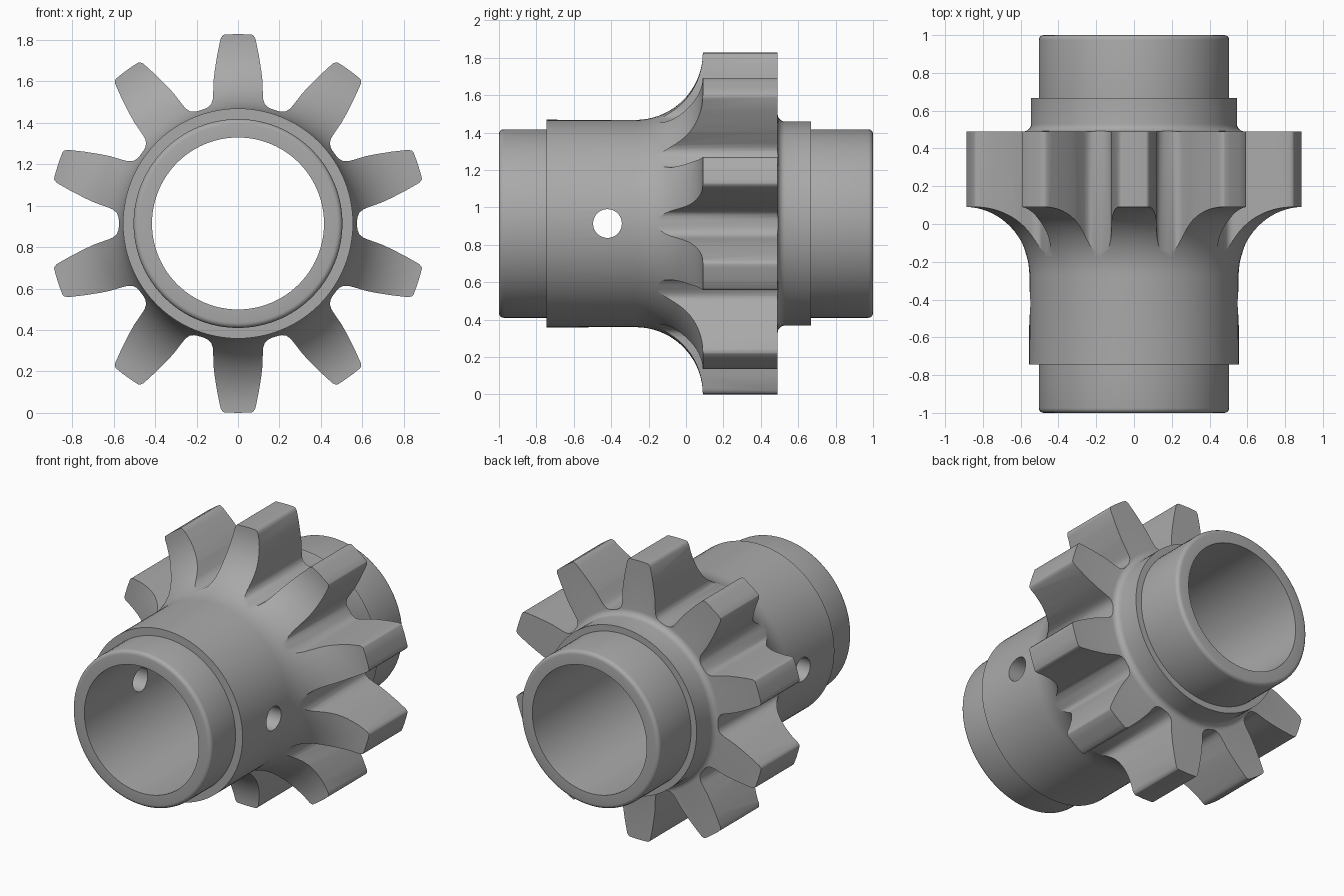
import bpy
import bmesh
from math import pi, sin, cos, atan2, hypot, radians
from mathutils import Matrix, Vector

cube = bpy.data.objects.get("Cube")
if cube:
    bpy.data.objects.remove(cube, do_unlink=True)

CENTRE = Vector((0, 0, 0.914))   # hub axis runs along y at this height
TEETH = 10
STEP = 2 * pi / TEETH
TIP_R, BODY_R, FLARE_R = 0.914, 0.555, 0.36

steel = bpy.data.materials.new("grey steel")
steel.use_nodes = True
GREY = (0.4, 0.4, 0.4, 1)
steel.diffuse_color = GREY
steel.node_tree.nodes["Principled BSDF"].inputs["Base Color"].default_value = GREY


def make_object(name, bm):
    bmesh.ops.recalc_face_normals(bm, faces=bm.faces)
    mesh = bpy.data.meshes.new(name)
    bm.to_mesh(mesh)
    bm.free()
    mesh.materials.append(steel)
    obj = bpy.data.objects.new(name, mesh)
    bpy.context.collection.objects.link(obj)
    return obj


def arc(y, r, radius, start, end, steps):
    """Points (y, r) on an arc in the profile plane, angles in degrees."""
    angles = [radians(start + (end - start) * i / steps) for i in range(steps + 1)]
    return [(y + radius * cos(a), r + radius * sin(a)) for a in angles]


def lathe(name, profile, segments=96):
    """Revolve a closed (y, r) profile around the hub axis."""
    bm = bmesh.new()
    rings = []
    for i in range(segments):
        a = 2 * pi * i / segments
        rings.append([bm.verts.new(CENTRE + Vector((r * cos(a), y, r * sin(a))))
                      for y, r in profile])
    n = len(profile)
    for i, ring in enumerate(rings):
        after = rings[(i + 1) % segments]
        for j in range(n):
            k = (j + 1) % n
            bm.faces.new((ring[j], ring[k], after[k], after[j]))
    return make_object(name, bm)


def subtract(target, cutter):
    mod = target.modifiers.new("cut", 'BOOLEAN')
    mod.operation = 'DIFFERENCE'
    mod.solver = 'EXACT'
    mod.object = cutter
    bpy.context.view_layer.objects.active = target
    bpy.ops.object.modifier_apply(modifier=mod.name)
    bpy.data.objects.remove(cutter, do_unlink=True)


# Hub: stepped tube with a flare rising to the gear rim
ROUND = 0.025
profile = [(-1, 0.415)]
profile += arc(-1 + ROUND, 0.504 - ROUND, ROUND, 180, 90, 4)
profile += [(-0.745, 0.504), (-0.745, BODY_R)]
profile += arc(-0.27, TIP_R, FLARE_R, -90, 0, 18)
profile += [(0.49, TIP_R)]
profile += arc(0.53, 0.585, 0.04, 180, 270, 5)
profile += [(0.668, 0.545), (0.668, 0.504)]
profile += arc(1 - ROUND, 0.504 - ROUND, ROUND, 90, 0, 4)
profile += [(1, 0.415)]
hub = lathe("sprocket_hub", profile)

# Tooth gaps: one flank (sideways, outward) mirrored about the gap centre
flank = [(0.04, 1.1), (0.06, 0.915), (0.074, 0.908), (0.084, 0.892),
         (0.1, 0.815), (0.112, 0.74), (0.118, 0.69), (0.12, 0.62),
         (0.122, 0.597), (0.13, 0.575), (0.145, 0.561), (0.16, 0.553)]
polar = [(hypot(t, r), atan2(t, r)) for t, r in flank]
outline = polar + [(r, STEP - a) for r, a in reversed(polar)]

bm = bmesh.new()
for k in range(TEETH):
    verts = [bm.verts.new(CENTRE + Vector((r * sin(a + k * STEP), -0.4,
                                           r * cos(a + k * STEP))))
             for r, a in outline]
    face = bm.faces.new(verts)
    made = bmesh.ops.extrude_face_region(bm, geom=[face])
    moved = [v for v in made["geom"] if isinstance(v, bmesh.types.BMVert)]
    bmesh.ops.translate(bm, verts=moved, vec=(0, 1, 0))
subtract(hub, make_object("tooth_gap_cutter", bm))

# Cross hole through both side walls
bm = bmesh.new()
bmesh.ops.create_cone(bm, cap_ends=True, segments=32, radius1=0.077,
                      radius2=0.077, depth=2,
                      matrix=Matrix.Translation(CENTRE + Vector((0, -0.42, 0)))
                      @ Matrix.Rotation(pi / 2, 4, 'Y'))
subtract(hub, make_object("cross_hole_cutter", bm))

# Smooth shading with crisp machined edges
bpy.ops.object.select_all(action='DESELECT')
hub.select_set(True)
bpy.context.view_layer.objects.active = hub
bpy.ops.object.shade_smooth_by_angle(angle=radians(32))
